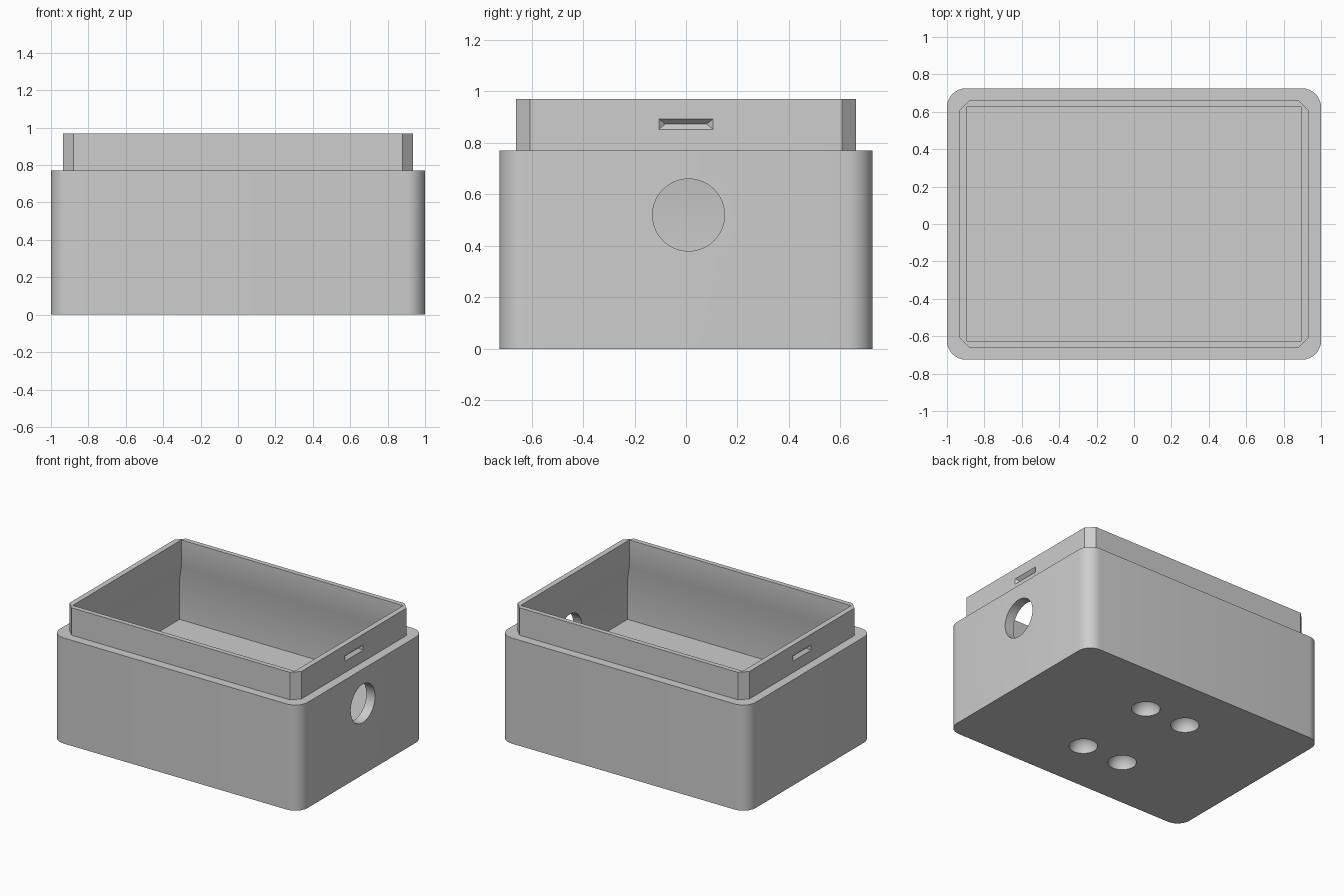
import bpy, bmesh, math
from mathutils import Matrix

if "Cube" in bpy.data.objects:
    bpy.data.objects.remove(bpy.data.objects["Cube"])

grey = bpy.data.materials.new("mid grey plastic")
grey.diffuse_color = (0.61, 0.61, 0.61, 1)
grey.use_nodes = True
grey.node_tree.nodes["Principled BSDF"].inputs["Base Color"].default_value = grey.diffuse_color


def add_object(name, bm):
    bmesh.ops.recalc_face_normals(bm, faces=bm.faces)
    mesh = bpy.data.meshes.new(name)
    bm.to_mesh(mesh)
    bm.free()
    mesh.materials.append(grey)
    obj = bpy.data.objects.new(name, mesh)
    bpy.context.collection.objects.link(obj)
    return obj


def rounded(hx, hy, r, steps):
    """Rectangle outline with corners of radius r; one step gives a chamfer."""
    pts = []
    for k, (sx, sy) in enumerate([(1, 1), (-1, 1), (-1, -1), (1, -1)]):
        for i in range(steps + 1):
            a = math.pi / 2 * (k + i / steps)
            pts.append((sx * (hx - r) + r * math.cos(a), sy * (hy - r) + r * math.sin(a)))
    return pts


def rect(hx, hy):
    return [(hx, hy), (-hx, hy), (-hx, -hy), (hx, -hy)]


def loft(name, sections):
    """Closed solid through (z, outline) sections."""
    bm = bmesh.new()
    rings = [[bm.verts.new((x, y, z)) for x, y in outline] for z, outline in sections]
    n = len(rings[0])
    for a, b in zip(rings, rings[1:]):
        for i in range(n):
            j = (i + 1) % n
            bm.faces.new((a[i], a[j], b[j], b[i]))
    bm.faces.new(rings[0][::-1])
    bm.faces.new(rings[-1])
    return add_object(name, bm)


def cylinder(name, r, depth, matrix):
    bm = bmesh.new()
    bmesh.ops.create_cone(bm, cap_ends=True, segments=48, radius1=r, radius2=r,
                          depth=depth, matrix=matrix)
    return add_object(name, bm)


def ball(name, r, matrix):
    bm = bmesh.new()
    bmesh.ops.create_uvsphere(bm, u_segments=32, v_segments=17, radius=r, matrix=matrix)
    return add_object(name, bm)


def notch(name, side):
    """Hipped wedge that cuts a shallow V-shaped catch into the rim."""
    bm = bmesh.new()
    for y in (-1, 1):
        for x in (0.935, 0.98):
            for z in (0.853, 0.893):
                bm.verts.new((side * x, y * 0.105, z))
        bm.verts.new((side * 0.913, y * 0.08, 0.873))
    bmesh.ops.convex_hull(bm, input=bm.verts)
    return add_object(name, bm)


def boolean(obj, tool, operation):
    mod = obj.modifiers.new("bool", 'BOOLEAN')
    mod.operation = operation
    mod.solver = 'EXACT'
    mod.object = tool
    bpy.context.view_layer.objects.active = obj
    bpy.ops.object.modifier_apply(modifier=mod.name)
    bpy.data.objects.remove(tool, do_unlink=True)


# Outer body with rounded corners
body = rounded(1.0, 0.725, 0.1, 8)
box = loft("box_base", [(0, body), (0.77, body)])

# Raised rim with chamfered corners
rim = rounded(0.935, 0.66, 0.055, 1)
boolean(box, loft("rim", [(0.4, rim), (0.97, rim)]), 'UNION')

# Cavity, slightly wider below the rim
wide, narrow = rect(0.93, 0.655), rect(0.895, 0.625)
boolean(box, loft("cavity", [(0.37, wide), (0.67, wide), (0.77, narrow), (1.1, narrow)]),
        'DIFFERENCE')

# Cable hole in the right wall
place = Matrix.Translation((1, 0.01, 0.52)) @ Matrix.Rotation(math.pi / 2, 4, 'Y')
boolean(box, cylinder("cable_hole", 0.14, 0.4, place), 'DIFFERENCE')

# Catches on both ends of the rim
for side in (-1, 1):
    boolean(box, notch("catch", side), 'DIFFERENCE')

# Four round sockets in the underside
for sx in (-1, 1):
    for sy in (-1, 1):
        place = Matrix.Translation((sx * 0.167, sy * 0.321, 0))
        boolean(box, ball("foot_socket", 0.095, place), 'DIFFERENCE')

# Smooth the round corners and holes, keep the other edges sharp
bpy.ops.object.select_all(action='DESELECT')
box.select_set(True)
bpy.context.view_layer.objects.active = box
bpy.ops.object.shade_smooth_by_angle(angle=math.radians(25))
